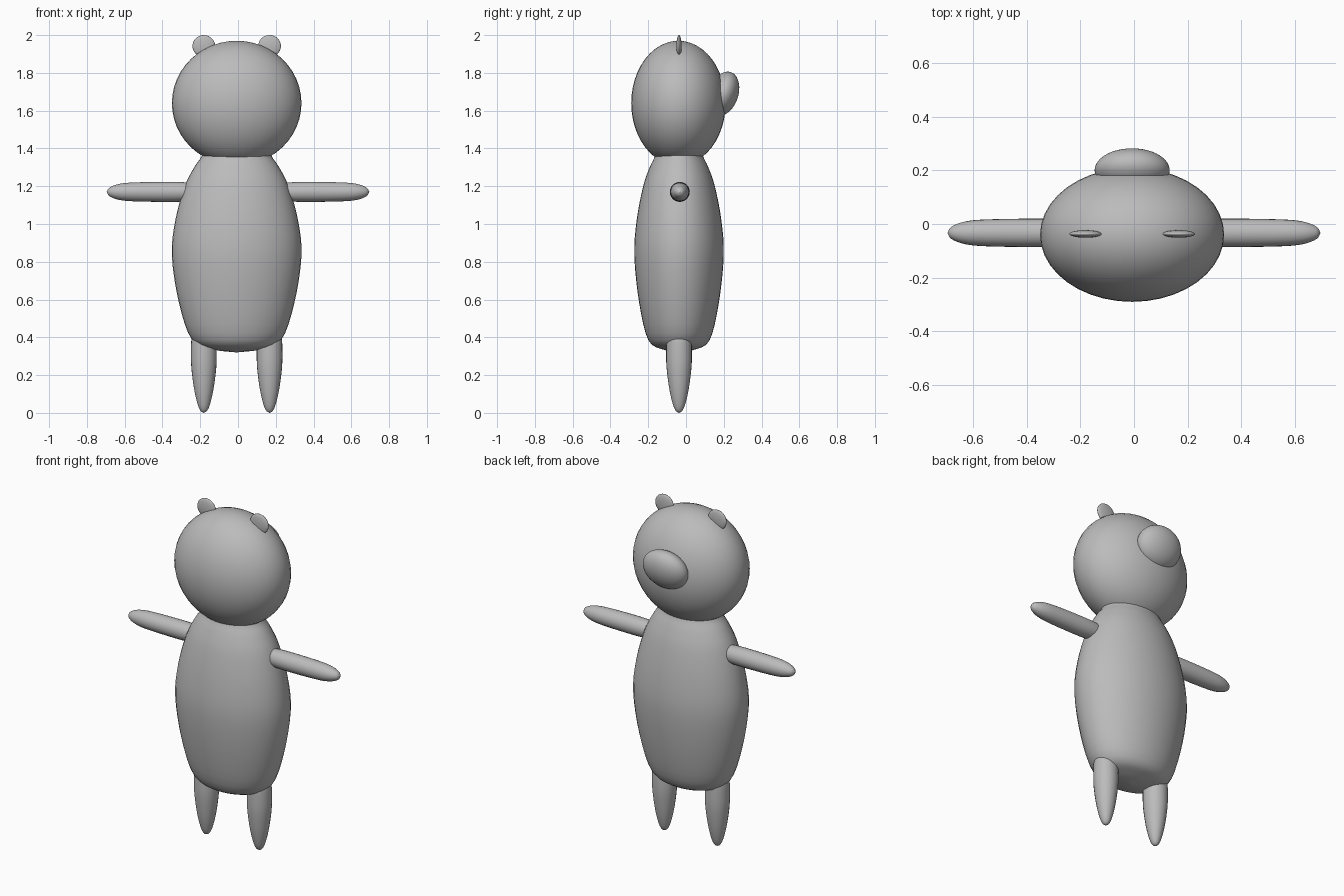
import bpy, bmesh, math
from mathutils import Matrix, Vector

if "Cube" in bpy.data.objects:
    bpy.data.objects.remove(bpy.data.objects["Cube"])

CX, CY = -0.007, -0.037   # middle axis of the figure

grey = bpy.data.materials.new("plain grey")
grey.use_nodes = True
grey.diffuse_color = (0.5, 0.5, 0.5, 1)
grey.node_tree.nodes["Principled BSDF"].inputs["Base Color"].default_value = (0.5, 0.5, 0.5, 1)


def finish(name, bm, matrix, angle=40):
    bmesh.ops.recalc_face_normals(bm, faces=bm.faces)
    mesh = bpy.data.meshes.new(name)
    bm.to_mesh(mesh)
    bm.free()
    mesh.materials.append(grey)
    obj = bpy.data.objects.new(name, mesh)
    bpy.context.collection.objects.link(obj)
    obj.matrix_world = matrix
    bpy.ops.object.select_all(action='DESELECT')
    obj.select_set(True)
    bpy.context.view_layer.objects.active = obj
    bpy.ops.object.shade_smooth_by_angle(angle=math.radians(angle))
    return obj


def smooth_path(pts, steps=4):
    """Catmull-Rom interpolation of (height, radius) points."""
    p = [Vector(q) for q in pts]
    p = [2 * p[0] - p[1]] + p + [2 * p[-1] - p[-2]]
    out = []
    for a, b, c, d in zip(p, p[1:], p[2:], p[3:]):
        for i in range(steps):
            t = i / steps
            out.append(0.5 * (2 * b + (c - a) * t + (2 * a - 5 * b + 4 * c - d) * t**2
                              + (3 * b - a - 3 * c + d) * t**3))
    return out + [p[-2]]


def lathe(name, pts, depth=1.0, matrix=Matrix(), sides=40):
    """Profile spun round z, squeezed in y by depth."""
    bm = bmesh.new()
    rings = []
    for h, r in smooth_path(pts):
        r = max(r, 0.0005)
        rings.append([bm.verts.new((r * math.cos(k * math.tau / sides),
                                    depth * r * math.sin(k * math.tau / sides), h))
                      for k in range(sides)])
    for low, high in zip(rings, rings[1:]):
        for k in range(sides):
            n = (k + 1) % sides
            bm.faces.new((low[k], low[n], high[n], high[k]))
    bm.faces.new(rings[0])
    bm.faces.new(rings[-1])
    return finish(name, bm, matrix)


def ellipsoid(name, centre, radii, tilt=0):
    bm = bmesh.new()
    bmesh.ops.create_uvsphere(bm, u_segments=40, v_segments=24, radius=1)
    bmesh.ops.scale(bm, vec=radii, verts=bm.verts)
    return finish(name, bm, Matrix.Translation(centre) @ Matrix.Rotation(math.radians(tilt), 4, 'X'))


# Torso with its narrowed neck, and head
lathe("torso", [(0.32, 0), (0.335, 0.12), (0.385, 0.235), (0.58, 0.305), (0.83, 0.343),
                (1.02, 0.325), (1.2, 0.275), (1.3, 0.225), (1.36, 0.185), (1.42, 0.17)],
      0.69, Matrix.Translation((CX, CY, 0)))
ellipsoid("head", (CX, CY - 0.003, 1.64), (0.343, 0.25, 0.33))

# Muzzle, leaning forward at the top
ellipsoid("muzzle", (CX, 0.2, 1.69), (0.14, 0.077, 0.12), -18)

# Paired limbs and ears
leg = [(0, 0), (0.012, 0.018), (0.05, 0.034), (0.13, 0.052), (0.24, 0.066), (0.33, 0.068),
       (0.4, 0.064), (0.45, 0.045)]
arm = [(0.2, 0.04), (0.27, 0.05), (0.37, 0.053), (0.55, 0.05), (0.63, 0.042), (0.68, 0.023), (0.695, 0)]
for side, s in (("left", 1), ("right", -1)):
    lathe(side + "_leg", leg, 1, Matrix.Translation((CX + s * 0.174, CY, 0)), 24)
    lathe(side + "_arm", arm, 1,
          Matrix.Translation((0, CY + 0.004, 1.17)) @ Matrix.Rotation(s * math.pi / 2, 4, 'Y'), 24)
    ellipsoid(side + "_ear", (CX + s * 0.174, CY, 1.942), (0.06, 0.014, 0.058))
